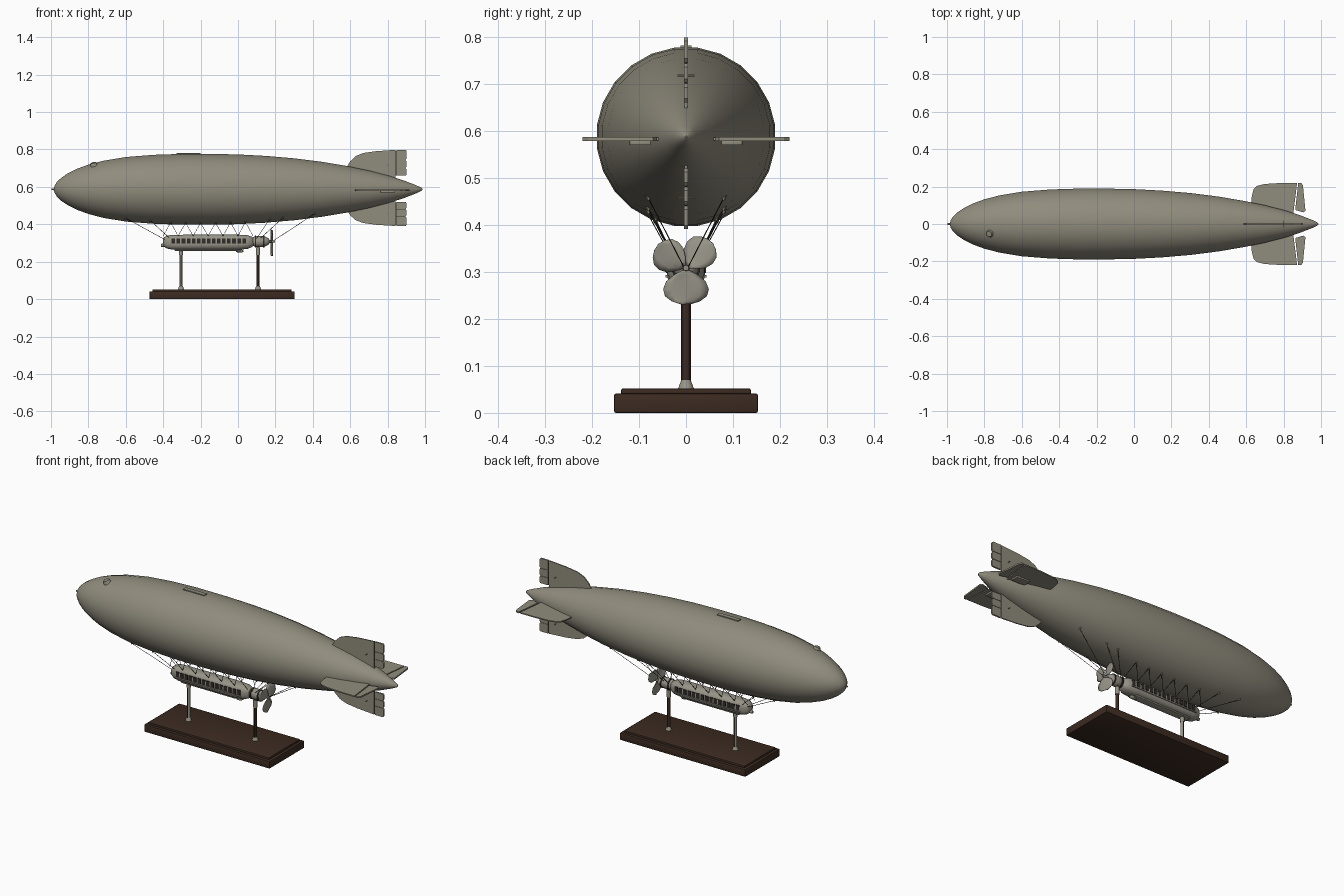
import bpy, bmesh, math
from mathutils import Vector, Matrix

if "Cube" in bpy.data.objects:
    bpy.data.objects.remove(bpy.data.objects["Cube"])


def mat(name, rgb):
    m = bpy.data.materials.new(name)
    m.diffuse_color = (*rgb, 1)
    m.use_nodes = True
    m.node_tree.nodes["Principled BSDF"].inputs["Base Color"].default_value = m.diffuse_color
    return m


FABRIC = mat("olive grey fabric", (0.28, 0.262, 0.205))
METAL = mat("pale grey metal", (0.31, 0.295, 0.245))
DARK = mat("dark window", (0.03, 0.027, 0.022))
WOOD = mat("dark brown wood", (0.045, 0.024, 0.015))


def finish(bm, name, material, smooth=35):
    bmesh.ops.recalc_face_normals(bm, faces=bm.faces)
    me = bpy.data.meshes.new(name)
    bm.to_mesh(me)
    bm.free()
    ob = bpy.data.objects.new(name, me)
    bpy.context.collection.objects.link(ob)
    me.materials.append(material)
    if smooth:
        bpy.ops.object.select_all(action='DESELECT')
        ob.select_set(True)
        bpy.context.view_layer.objects.active = ob
        bpy.ops.object.shade_smooth_by_angle(angle=math.radians(smooth))
    return ob


def loft_x(name, stations, sides, material, power=2.0, cy=0.0, smooth=40):
    """Superellipse sections (x, half width, half height, centre z) along x."""
    bm = bmesh.new()
    rings = []
    for x, w, h, cz in stations:
        ring = []
        for i in range(sides):
            a = 2 * math.pi * (i + 0.5) / sides
            c, s = math.cos(a), math.sin(a)
            e = 2 / power
            ring.append(bm.verts.new((x, cy + w * math.copysign(abs(c) ** e, c),
                                      cz + h * math.copysign(abs(s) ** e, s))))
        rings.append(ring)
    for r, q in zip(rings, rings[1:]):
        for i in range(sides):
            j = (i + 1) % sides
            bm.faces.new((r[i], r[j], q[j], q[i]))
    bm.faces.new(rings[0])
    bm.faces.new(rings[-1])
    return finish(bm, name, material, smooth)


def plate(name, pts, place, t, material):
    """Flat outline; place(u, v, depth) gives the position."""
    bm = bmesh.new()
    a = [bm.verts.new(place(u, v, -t / 2)) for u, v in pts]
    b = [bm.verts.new(place(u, v, t / 2)) for u, v in pts]
    bm.faces.new(a)
    bm.faces.new(b[::-1])
    for i in range(len(a)):
        j = (i + 1) % len(a)
        bm.faces.new((a[i], b[i], b[j], a[j]))
    return finish(bm, name, material, 0)


def box(name, lo, hi, material, bevel=0.0):
    bm = bmesh.new()
    lo, hi = Vector(lo), Vector(hi)
    bmesh.ops.create_cube(bm, size=1, matrix=Matrix.Translation((lo + hi) / 2) @ Matrix.Diagonal((*(hi - lo), 1)))
    if bevel:
        bmesh.ops.bevel(bm, geom=bm.edges[:], offset=bevel, segments=2, affect='EDGES', profile=0.5)
    return finish(bm, name, material, 30)


def rods(name, segs, r1, r2, material, sides=4):
    bm = bmesh.new()
    for a, b in segs:
        a, b = Vector(a), Vector(b)
        d = b - a
        m = Matrix.Translation((a + b) / 2) @ d.to_track_quat('Z', 'Y').to_matrix().to_4x4()
        bmesh.ops.create_cone(bm, cap_ends=True, segments=sides, radius1=r1, radius2=r2,
                              depth=d.length, matrix=m)
    return finish(bm, name, material, 50)


# Envelope
CZ = 0.587
hull = [(-0.985, .003), (-0.98, .020), (-0.968, .040), (-0.945, .062), (-0.91, .086), (-0.86, .111),
        (-0.8, .133), (-0.72, .154), (-0.6, .174), (-0.45, .186), (-0.3, .191), (-0.15, .191), (0, .188),
        (0.15, .180), (0.3, .167), (0.45, .148), (0.58, .126), (0.7, .101), (0.8, .075), (0.88, .050),
        (0.95, .023), (0.98, .009), (0.986, .002)]
loft_x("envelope", [(x, r, r, CZ) for x, r in hull], 24, FABRIC)
rods("nose_spindle", [((-0.998, 0, CZ), (-0.975, 0, CZ))], 0.004, 0.006, METAL, 8)
rods("envelope_valve", [((-0.77, -0.05, CZ + .125), (-0.775, -0.054, CZ + .142))], 0.022, 0.015, FABRIC, 12)
box("ridge_strip", (-0.33, -0.012, 0.774), (-0.2, 0.012, 0.781), FABRIC)

# Tail fins: outline in x and distance from the axis
fin = [(0.57, .10), (0.60, .150), (0.63, .178), (0.67, .194), (0.74, .204), (0.843, .211), (0.843, .03), (0.70, .06)]
rib = [0.073, 0.115, 0.158, 0.213]
for s, tag in ((1, "upper"), (-1, "lower")):
    vert = lambda u, v, d, s=s: (u, d, CZ + s * v * (1 if s > 0 else 0.93))
    plate(tag + "_fin", fin, vert, 0.006, FABRIC)
    for a, b in zip(rib, rib[1:]):
        plate(tag + "_rudder_panel", [(0.848, a), (0.896, a), (0.902, a + .008), (0.902, b - .01),
                                      (0.896, b - .002), (0.848, b - .002)], vert, 0.009, FABRIC)
    plate(tag + "_rudder_hinge", [(0.843, .075), (0.895, .075), (0.895, .205), (0.843, .205)], vert, 0.004, DARK)
    rods(tag + "_control_horn", [((0.80, -.018, CZ + s * .13), (0.80, .018, CZ + s * .13))], .002, .002, METAL, 6)

tail = [(0.62, .05), (0.63, .15), (0.64, .188), (0.66, .205), (0.70, .214), (0.78, .219), (0.872, .220),
        (0.850, .04), (0.80, .03)]
elev = [(0.878, .220), (0.893, .220), (0.903, .208), (0.917, .070), (0.905, .062), (0.862, .075)]
for s, tag in ((1, "left"), (-1, "right")):
    flat = lambda u, v, d, s=s: (u, s * v, 0.582 + d)
    plate(tag + "_tailplane", tail, flat, 0.006, FABRIC)
    plate(tag + "_elevator", elev, flat, 0.008, FABRIC)
    box(tag + "_trim_tab", (0.76, min(s * .075, s * .12), .569), (0.84, max(s * .075, s * .12), .579), FABRIC, .002)

# Gondola: rounded cabin with a window band
cabin = [(-0.402, .008, .010, .305), (-0.396, .024, .025, .305), (-0.38, .034, .035, .305), (-0.35, .039, .040, .304),
         (-0.2, .041, .041, .304), (0, .041, .041, .304), (0.05, .038, .037, .305), (0.075, .028, .028, .306),
         (0.086, .014, .015, .307)]
loft_x("gondola_cabin", cabin, 20, METAL, 2.8)
for s in (-1, 1):
    for i in range(15):
        x = -0.355 + i * 0.027
        y = 0.0405 if -0.34 < x < 0.02 else 0.038
        box("window", (x, s * y - .0025, .297), (x + .019, s * y + .0025, .324), DARK)
    box("window_sill", (-0.36, s * .041 - .003, .288), (0.045, s * .041 + .003, .293), METAL)
box("gondola_keel", (-0.34, -.02, .258), (0.0, .02, .268), METAL, .003)
loft_x("keel_bumper", [(-.012, .004, .003, .256), (0, .012, .008, .256), (.02, .012, .008, .256), (.03, .004, .003, .256)],
       10, METAL)
rods("nose_lamp", [((-0.412, 0, .287), (-0.38, 0, .290))], .008, .011, METAL, 10)
rods("front_window_band", [((-0.396, s * .015, .315), (-0.386, s * .013, .315)) for s in (-1, 1)], .009, .013, DARK, 8)

# Engine pod and propeller
loft_x("engine_pod", [(.075, .016, .018, .308), (.088, .026, .028, .308), (.12, .028, .030, .308), (.145, .026, .027, .308),
                      (.163, .018, .018, .308), (.168, .008, .008, .308)], 14, METAL)
rods("engine_ring", [((.09, 0, .308), (.097, 0, .308)), ((.135, 0, .308), (.141, 0, .308))], .031, .031, DARK, 14)
rods("propeller_shaft", [((.16, 0, .308), (.197, 0, .308))], .008, .006, METAL, 10)
HUB = Vector((.182, 0, .308))
blade = [(.005, .006), (.014, .018), (.028, .031), (.045, .036), (.06, .033), (.071, .022), (.077, .008)]
for k, ang in enumerate((42, -55, 180)):
    a = math.radians(ang)
    out, side = Vector((0, math.sin(a), math.cos(a))), Vector((0, math.cos(a), -math.sin(a)))
    bm = bmesh.new()
    rows = []
    for r, w in blade:
        w *= 1.35 if k == 2 else 1
        rows.append([bm.verts.new(HUB + out * r + side * (w * f) +
                                  Vector((.006 * f + .003 * (1 - f * f), 0, 0)))
                     for f in (-1, -.6, -.2, .2, .6, 1)])
    for p, q in zip(rows, rows[1:]):
        for i in range(5):
            bm.faces.new((p[i], p[i + 1], q[i + 1], q[i]))
    ob = finish(bm, "propeller_blade", METAL, 40)
    mod = ob.modifiers.new("thickness", 'SOLIDIFY')
    mod.thickness = 0.003


# Rigging: zigzag and long stay wires, with small patches on the envelope
def hull_point(x, y):
    for (x0, r0), (x1, r1) in zip(hull, hull[1:]):
        if x0 <= x <= x1:
            r = r0 + (r1 - r0) * (x - x0) / (x1 - x0)
            return Vector((x, y, CZ - math.sqrt(r * r - y * y)))


wires, patches = [], []
for s in (-1, 1):
    for i in range(6):
        x = -0.36 + i * 0.08
        top = hull_point(x, s * .065)
        patches.append(top)
        wires += [((x + d, s * .03, .338), top) for d in (-.04, .04)]
    for x, foot in ((-0.6, (-.385, s * .02, .315)), (-0.47, (-.37, s * .03, .33)), (0.41, (.185, s * .004, .309)),
                    (0.24, (.12, s * .02, .325)), (0.17, (.10, s * .02, .325))):
        top = hull_point(x, s * .08)
        patches.append(top)
        wires.append((foot, top))
rods("rigging_wires", wires, .0013, .0013, DARK)
rods("wire_patches", [(p - Vector((0, 0, .005)), p + Vector((0, 0, .006))) for p in patches], .003, .007, FABRIC, 6)

# Display stand
box("base_lower", (-0.473, -.153, 0), (0.302, .153, .041), WOOD, .004)
box("base_upper", (-0.458, -.138, .038), (0.287, .138, .052), WOOD, .004)
for x, m, tag in ((-0.305, METAL, "front"), (0.107, WOOD, "rear")):
    rods(tag + "_post", [((x, 0, .05), (x, 0, .285))], .009, .009, m, 12)
    rods(tag + "_post_foot", [((x, 0, .051), (x, 0, .070))], .017, .010, METAL, 12)
    rods(tag + "_post_collar", [((x, 0, .235), (x, 0, .275))], .011, .011, METAL, 12)
    rods(tag + "_post_rods", [((x, s * .008, .06), (x, s * .008, .24)) for s in (-1, 1)], .003, .003, WOOD, 6)
